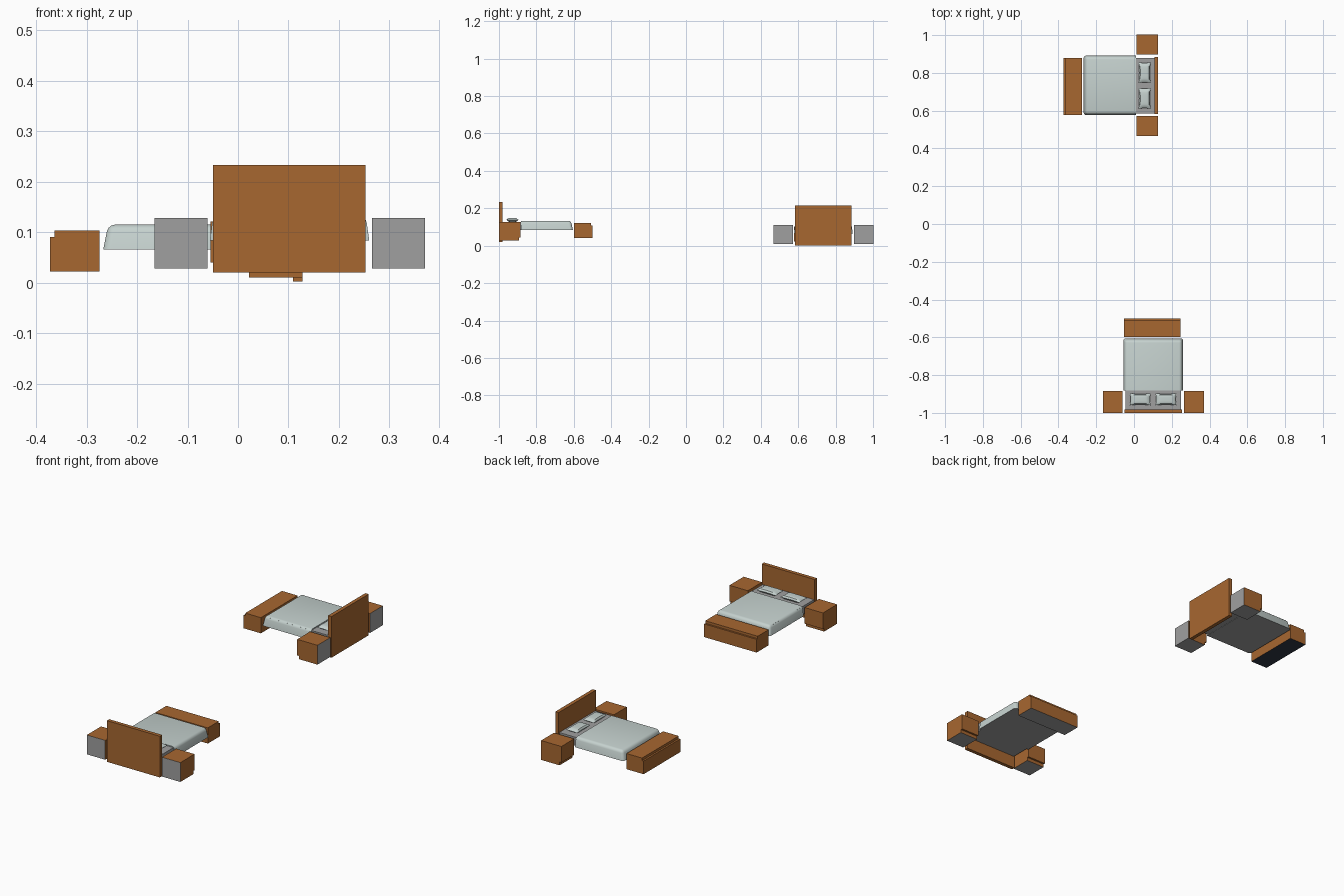
import bpy, bmesh, math
from mathutils import Matrix, Vector

if "Cube" in bpy.data.objects:
    bpy.data.objects.remove(bpy.data.objects["Cube"])


def material(name, rgb):
    m = bpy.data.materials.new(name)
    m.diffuse_color = (*rgb, 1)
    m.use_nodes = True
    m.node_tree.nodes["Principled BSDF"].inputs["Base Color"].default_value = m.diffuse_color
    return m


WOOD = material("wood", (0.39, 0.136, 0.03))
GREY = material("grey_lining", (0.35, 0.35, 0.35))
LINEN = material("pale_linen", (0.56, 0.64, 0.62))
DARK = material("dark_underside", (0.03, 0.04, 0.06))


def finish(name, bm, place, mats, rule=None, smooth=False):
    """Colour faces by rule(normal), place the part and link it."""
    bmesh.ops.recalc_face_normals(bm, faces=bm.faces)
    bm.normal_update()
    for f in bm.faces:
        f.smooth = smooth
        if rule:
            f.material_index = rule(f.normal)
    bm.transform(place)
    me = bpy.data.meshes.new(name)
    bm.to_mesh(me)
    bm.free()
    for m in mats:
        me.materials.append(m)
    if smooth:
        me.set_sharp_from_angle(angle=math.radians(35))
    bpy.context.collection.objects.link(bpy.data.objects.new(name, me))


def box_mesh(lo, hi):
    bm = bmesh.new()
    bmesh.ops.create_cube(bm, size=1)
    lo, hi = Vector(lo), Vector(hi)
    size, mid = hi - lo, (lo + hi) / 2
    for v in bm.verts:
        v.co = Vector(a * s + c for a, s, c in zip(v.co, size, mid))
    return bm


def box(name, lo, hi, place, mats, rule=None):
    finish(name, box_mesh(lo, hi), place, mats, rule)


def pillow(name, centre, half, place):
    bm = bmesh.new()
    for sign in (1, -1):
        g = bmesh.ops.create_grid(bm, x_segments=10, y_segments=10, size=1)
        for v in g["verts"]:
            u, w = v.co.x, v.co.y
            puff = max(0, (1 - u ** 4) * (1 - w ** 4)) ** 0.5
            v.co = Vector((centre[0] + half[0] * u * (1 - 0.08 * (1 - w * w)),
                           centre[1] + half[1] * w * (1 - 0.12 * (1 - u * u)),
                           centre[2] + half[2] * sign * puff))
    bmesh.ops.remove_doubles(bm, verts=bm.verts, dist=0.0001)
    finish(name, bm, place, [LINEN], smooth=True)


def back_or_bottom(n):
    return 1 if n.y < -0.9 or n.z < -0.9 else 0


def bottom(n):
    return 1 if n.z < -0.9 else 0


def bedroom_set(tag, place, bench_bottom):
    # headboard
    box(tag + "_headboard", (-0.05, -1.0, 0.02), (0.253, -0.981, 0.233), place, [WOOD])

    # nightstands with a proud drawer front
    for side, x in (("left", -0.165), ("right", 0.265)):
        box(f"{tag}_{side}_nightstand", (x, -1.0, 0.028), (x + 0.105, -0.894, 0.128),
            place, [WOOD, GREY], back_or_bottom)
        box(f"{tag}_{side}_drawer_front", (x, -0.894, 0.045), (x + 0.105, -0.884, 0.128),
            place, [WOOD])

    # mattress
    box(tag + "_mattress", (-0.046, -0.981, 0.084), (0.248, -0.63, 0.128), place, [GREY])

    # blanket: flared towards its hem, rounded on top and at the foot corners
    bm = box_mesh((-0.056, -0.882, 0.083), (0.26, -0.605, 0.133))
    for v in bm.verts:
        if v.co.z > 0.1:
            v.co.x += 0.007 if v.co.x < 0.1 else -0.007
            if v.co.y > -0.7:
                v.co.y -= 0.01
    edges = []
    for e in bm.edges:
        a, b = (v.co for v in e.verts)
        on_top = min(a.z, b.z) > 0.1 and max(a.y, b.y) > -0.7
        foot_corner = min(a.y, b.y) > -0.7 and abs(a.z - b.z) > 0.03
        if on_top or foot_corner:
            edges.append(e)
    bmesh.ops.bevel(bm, geom=edges, offset=0.014, segments=3, profile=0.5, affect='EDGES')
    finish(tag + "_blanket", bm, place, [LINEN, GREY], bottom, smooth=True)

    # pillows
    for side, x in (("left", 0.033), ("right", 0.169)):
        pillow(f"{tag}_{side}_pillow", (x, -0.928, 0.138), (0.056, 0.032, 0.011), place)

    # bench at the foot, with a set-back lid
    box(tag + "_bench", (-0.054, -0.598, 0.04), (0.246, -0.5, 0.108),
        place, [WOOD, bench_bottom], bottom)
    box(tag + "_bench_lid", (-0.054, -0.598, 0.108), (0.246, -0.509, 0.121), place, [WOOD])


# front bed, and the same set turned a quarter turn at the back
bedroom_set("front_bed", Matrix.Identity(4), GREY)
bedroom_set("back_bed",
            Matrix.Translation((-0.872, 0.632, -0.018)) @ Matrix.Rotation(math.pi / 2, 4, 'Z'),
            DARK)
